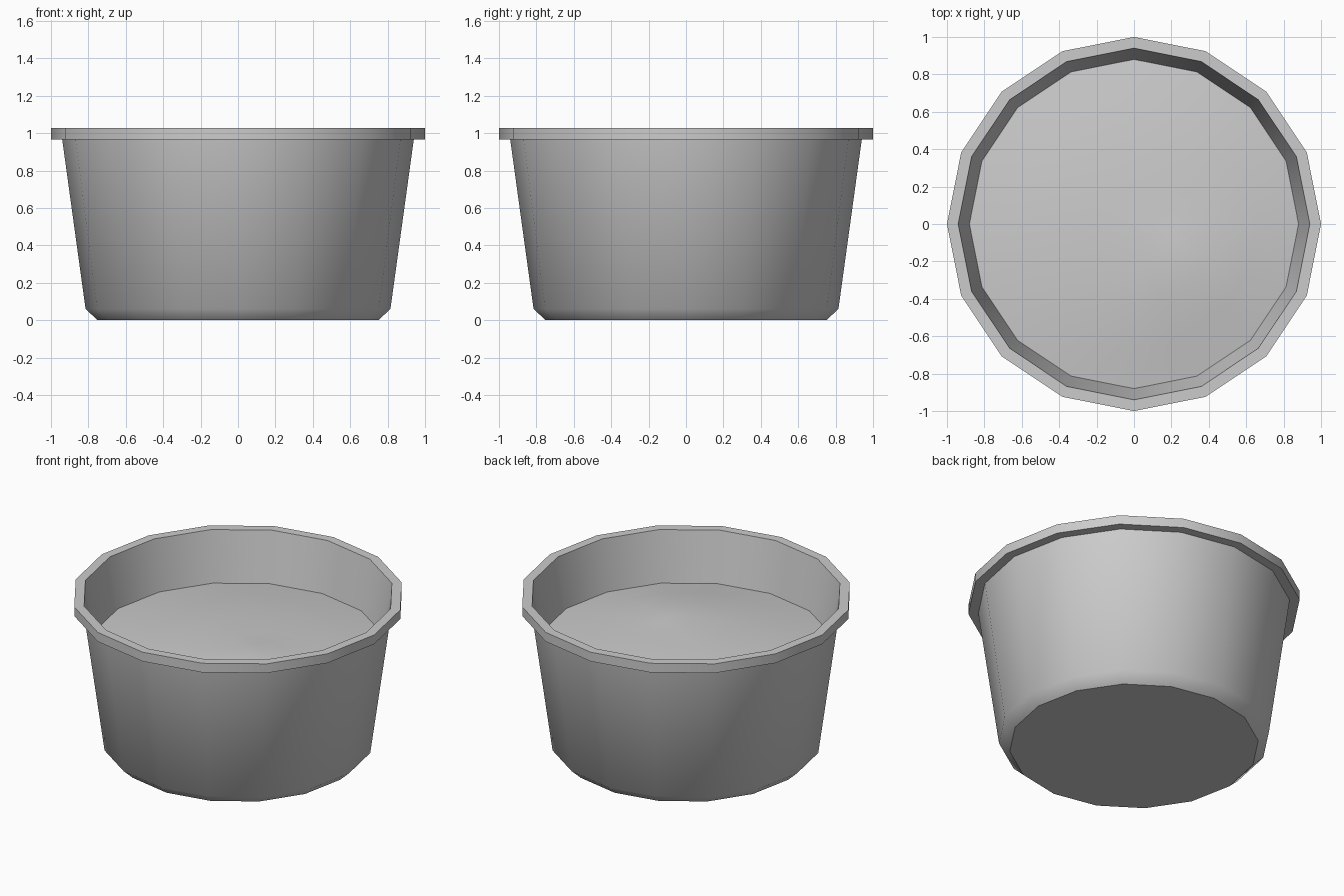
import bpy
import bmesh
from math import cos, sin, pi, exp, radians

SIDES = 16

cube = bpy.data.objects.get("Cube")
if cube:
    bpy.data.objects.remove(cube, do_unlink=True)

grey = bpy.data.materials.new("plain_grey")
grey.use_nodes = True
colour = (0.6, 0.6, 0.6, 1)
grey.diffuse_color = colour
grey.node_tree.nodes["Principled BSDF"].inputs["Base Color"].default_value = colour


def ring(bm, r, height):
    points = [(r * cos(2 * pi * i / SIDES), r * sin(2 * pi * i / SIDES))
              for i in range(SIDES)]
    return [bm.verts.new((x, y, height(x, y))) for x, y in points]


def bridge(bm, a, b):
    for i in range(SIDES):
        j = (i + 1) % SIDES
        bm.faces.new((a[i], a[j], b[j], b[i]))


def finish(bm, name, angle):
    mesh = bpy.data.meshes.new(name)
    bm.to_mesh(mesh)
    bm.free()
    mesh.materials.append(grey)
    obj = bpy.data.objects.new(name, mesh)
    bpy.context.collection.objects.link(obj)
    bpy.ops.object.select_all(action="DESELECT")
    obj.select_set(True)
    bpy.context.view_layer.objects.active = obj
    bpy.ops.object.shade_smooth_by_angle(angle=radians(angle))


# Pot: base, chamfer, tapered wall, square rim and inner wall
SOIL_Z = 0.70
profile = [(0.75, 0), (0.815, 0.06), (0.94, 0.967), (1, 0.967),
           (1, 1.028), (0.94, 1.028), (0.88, SOIL_Z)]
bm = bmesh.new()
rings = [ring(bm, r, lambda x, y, z=z: z) for r, z in profile]
for a, b in zip(rings, rings[1:]):
    bridge(bm, a, b)
bm.faces.new(rings[0][::-1])
finish(bm, "pot", 40)


# Soil: low dome with a small heap towards the front left
def soil_height(x, y):
    edge = 1 - (x * x + y * y) / 0.88 ** 2
    heap = exp(-((x - 0.35) ** 2 + (y + 0.3) ** 2) / 0.08)
    return SOIL_Z + edge * (0.07 + 0.045 * heap)


bm = bmesh.new()
rings = [ring(bm, r, soil_height) for r in (0.88, 0.66, 0.44, 0.22)]
for a, b in zip(rings, rings[1:]):
    bridge(bm, a, b)
centre = bm.verts.new((0, 0, soil_height(0, 0)))
inner = rings[-1]
for i in range(SIDES):
    bm.faces.new((inner[i], inner[(i + 1) % SIDES], centre))
finish(bm, "soil", 60)
